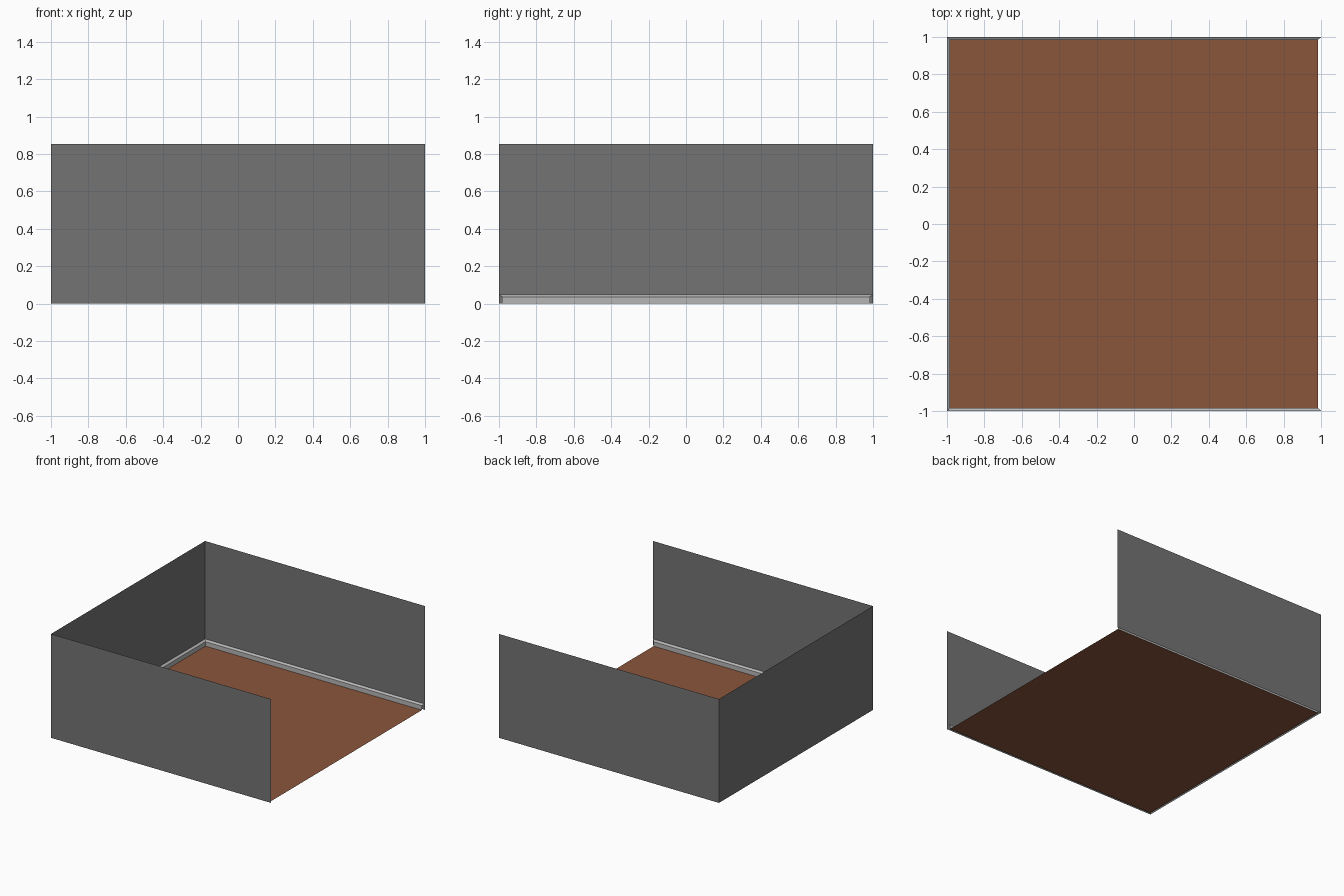
import bpy

if "Cube" in bpy.data.objects:
    bpy.data.objects.remove(bpy.data.objects["Cube"])

H = 0.853            # wall height
D = 0.017            # skirting depth


def material(name, rgb):
    m = bpy.data.materials.new(name)
    m.diffuse_color = (*rgb, 1)
    m.use_nodes = True
    m.node_tree.nodes["Principled BSDF"].inputs["Base Color"].default_value = m.diffuse_color
    return m


wall_grey = material("wall grey", (0.175, 0.175, 0.175))
trim_grey = material("light trim grey", (0.47, 0.47, 0.47))
floor_brown = material("floor brown", (0.255, 0.093, 0.044))


def sweep(name, profile, mat):
    """Sweep an (inset, height) profile along the U of three room sides, mitred at corners."""
    corners = [(1, -1), (-1, -1), (-1, 1), (1, 1)]
    n = len(profile)
    verts = [(sx * (1 - d), sy * (1 - d), z) for sx, sy in corners for d, z in profile]
    faces = []
    for i in range(3):
        for j in range(n - 1):
            a, b = i * n + j, (i + 1) * n + j
            faces.append((a, a + 1, b + 1, b))
    return add(name, verts, faces, mat)


def add(name, verts, faces, mat):
    me = bpy.data.meshes.new(name)
    me.from_pydata(verts, [], faces)
    me.materials.append(mat)
    ob = bpy.data.objects.new(name, me)
    bpy.context.collection.objects.link(ob)
    return ob


# Three thin walls, open on the right
sweep("walls", [(0, H), (0, 0)], wall_grey)

# Skirting board with sloped top edge
sweep("skirting_board", [(0, 0.048), (D, 0.037), (D, 0)], trim_grey)

# Floor inside the skirting
e = 1 - D
add("floor", [(-e, -e, 0), (e, -e, 0), (e, e, 0), (-e, e, 0)], [(0, 1, 2, 3)], floor_brown)
